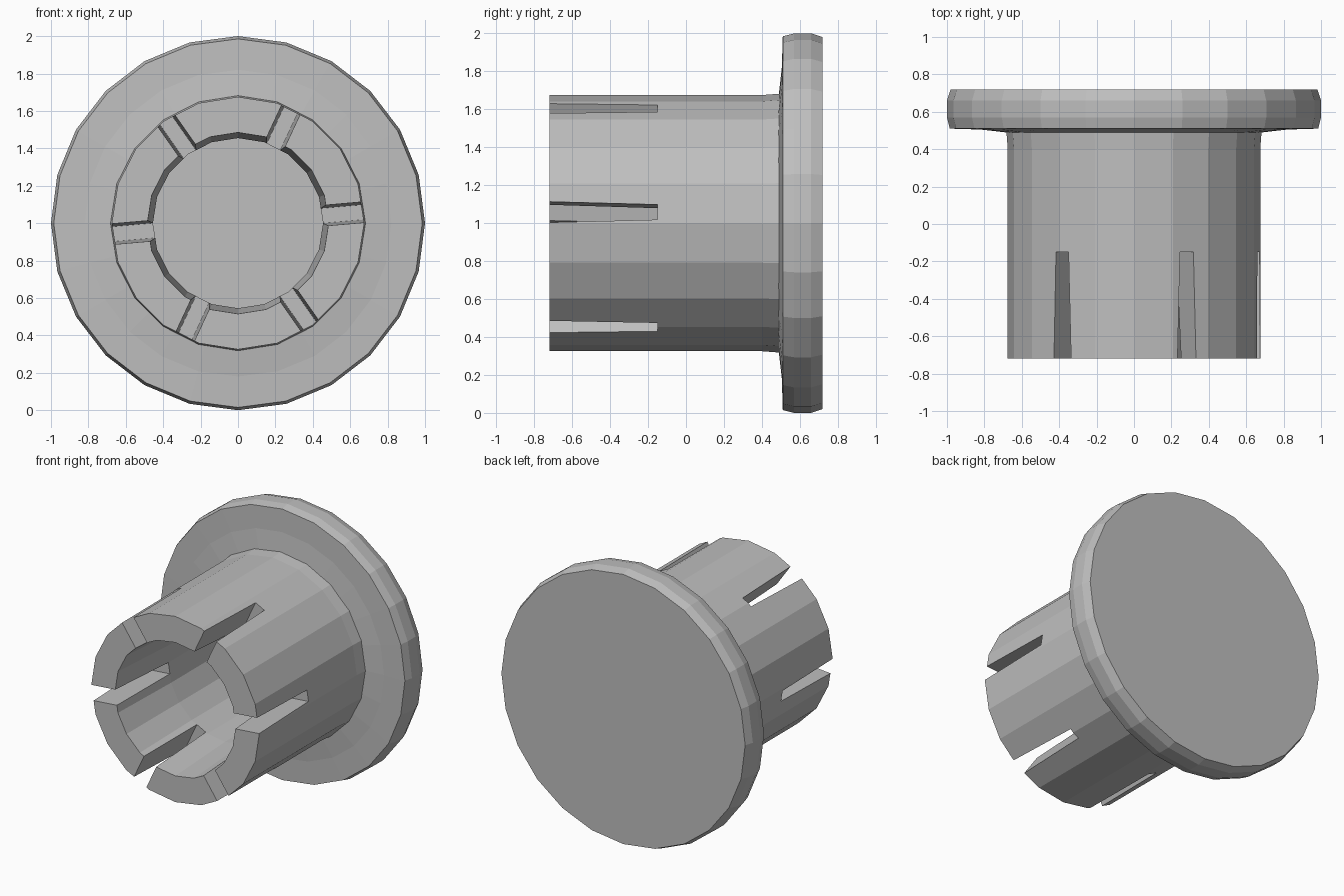
import bpy, bmesh, math
from mathutils import Matrix

if "Cube" in bpy.data.objects:
    bpy.data.objects.remove(bpy.data.objects["Cube"])

grey = bpy.data.materials.new("plain_grey")
grey.diffuse_color = (0.52, 0.52, 0.52, 1)
grey.use_nodes = True
grey.node_tree.nodes["Principled BSDF"].inputs["Base Color"].default_value = grey.diffuse_color


def make_object(name, bm):
    bmesh.ops.recalc_face_normals(bm, faces=bm.faces)
    mesh = bpy.data.meshes.new(name)
    bm.to_mesh(mesh)
    bm.free()
    mesh.materials.append(grey)
    obj = bpy.data.objects.new(name, mesh)
    bpy.context.collection.objects.link(obj)
    return obj


def lathe(name, profile, sides, ring=False):
    """Revolve (radius, y) points about the y axis through z = 1.
    ring joins last point to first; otherwise both ends are capped."""
    bm = bmesh.new()
    loops = []
    for r, y in profile:
        loops.append([bm.verts.new((r * math.cos(2 * math.pi * i / sides), y,
                                    1 + r * math.sin(2 * math.pi * i / sides)))
                      for i in range(sides)])
    pairs = list(zip(loops, loops[1:]))
    if ring:
        pairs.append((loops[-1], loops[0]))
    else:
        bm.faces.new(loops[0])
        bm.faces.new(loops[-1])
    for a, b in pairs:
        for i in range(sides):
            j = (i + 1) % sides
            bm.faces.new((a[i], a[j], b[j], b[i]))
    return make_object(name, bm)


# Closed round flange at the back, its front face slightly dished toward the sleeve
flange = lathe("flange", [(0.66, 0.487), (0.82, 0.505), (0.985, 0.51),
                          (1.0, 0.57), (1.0, 0.66), (0.98, 0.72)], 24)

# Hollow sleeve with a slightly tapered bore
sleeve = lathe("slotted_sleeve", [(0.675, -0.72), (0.675, 0.40), (0.685, 0.53),
                                  (0.455, 0.53), (0.455, -0.15), (0.485, -0.72)],
               20, ring=True)

# Six tapering slots cut from the open end of the sleeve
bm = bmesh.new()
for k in range(6):
    turn = Matrix.Translation((0, 0, 1)) @ Matrix.Rotation(-math.radians(5 + 60 * k), 4, 'Y')
    box = bmesh.ops.create_cube(bm, size=1)["verts"]
    for v in box:
        deep = v.co.y > 0
        v.co.x = 0.6 + v.co.x * 0.5
        v.co.z *= 0.08 if deep else 0.115
        v.co.y = -0.15 if deep else -0.80
    bmesh.ops.transform(bm, matrix=turn, verts=box)
cutter = make_object("slot_cutter", bm)
cutter.hide_render = True

cut = sleeve.modifiers.new("slots", 'BOOLEAN')
cut.operation = 'DIFFERENCE'
cut.solver = 'EXACT'
cut.object = cutter
bpy.context.view_layer.objects.active = sleeve
sleeve.select_set(True)
bpy.ops.object.modifier_apply(modifier="slots")
bpy.data.objects.remove(cutter)
